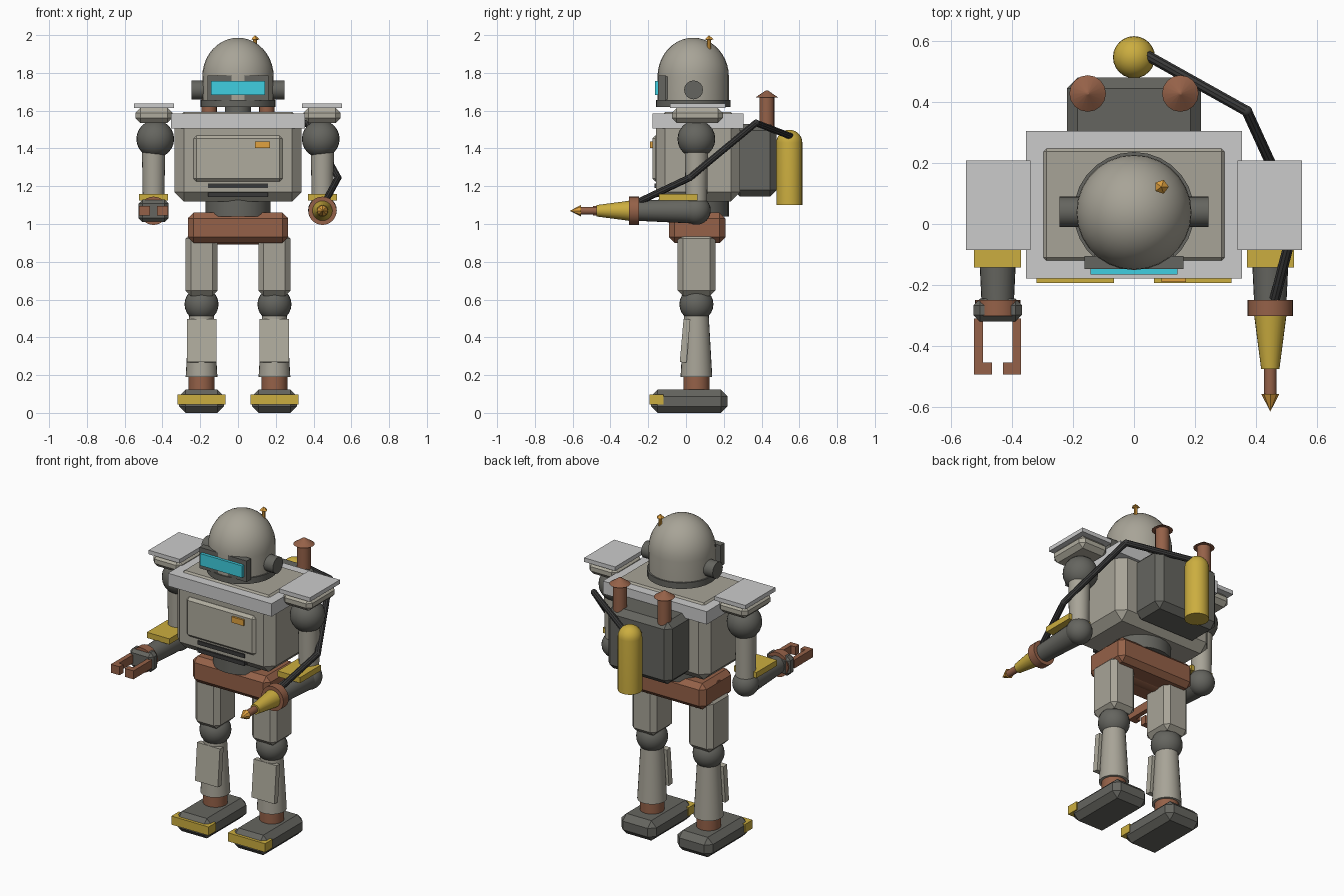
import bpy, bmesh, math
from mathutils import Vector, Matrix

if "Cube" in bpy.data.objects:
    bpy.data.objects.remove(bpy.data.objects["Cube"])


def mat(name, rgb):
    m = bpy.data.materials.new(name)
    m.diffuse_color = (*rgb, 1)
    m.use_nodes = True
    m.node_tree.nodes["Principled BSDF"].inputs["Base Color"].default_value = m.diffuse_color
    return m


STEEL = mat("steel", (0.39, 0.37, 0.31))
PANEL = mat("panel", (0.43, 0.41, 0.34))
DARK = mat("dark_metal", (0.13, 0.13, 0.115))
BLACK = mat("rubber", (0.04, 0.04, 0.04))
RUST = mat("rust", (0.30, 0.12, 0.065))
YELLOW = mat("yellow_paint", (0.60, 0.42, 0.05))
ORANGE = mat("orange", (0.75, 0.36, 0.05))
CYAN = mat("visor_glow", (0.05, 0.62, 0.75))


def finish(bm, name, material, smooth=False):
    bmesh.ops.recalc_face_normals(bm, faces=bm.faces)
    me = bpy.data.meshes.new(name)
    for f in bm.faces:
        f.smooth = smooth
    bm.to_mesh(me)
    bm.free()
    if smooth:
        me.set_sharp_from_angle(angle=math.radians(32))
    if material:
        me.materials.append(material)
    ob = bpy.data.objects.new(name, me)
    bpy.context.collection.objects.link(ob)
    return ob


def box(name, x, y, z, material=None, bevel=0.0):
    """Box from (min, max) ranges with an optional flat chamfer."""
    bm = bmesh.new()
    bmesh.ops.create_cube(bm, size=1)
    for v in bm.verts:
        for i, (a, b) in enumerate((x, y, z)):
            v.co[i] = (a + b) / 2 + v.co[i] * (b - a)
    if bevel:
        bmesh.ops.bevel(bm, geom=bm.edges[:], offset=bevel, segments=1,
                        affect='EDGES', clamp_overlap=True)
    return finish(bm, name, material)


def rod(name, p, q, r1, r2, material, sides=24):
    """Cylinder or cone between two points."""
    p, q = Vector(p), Vector(q)
    d = q - p
    bm = bmesh.new()
    m = Matrix.Translation((p + q) / 2) @ d.to_track_quat('Z', 'Y').to_matrix().to_4x4()
    bmesh.ops.create_cone(bm, cap_ends=True, segments=sides, radius1=r1,
                          radius2=r2, depth=d.length, matrix=m)
    return finish(bm, name, material, sides > 8)


def ball(name, c, r, material):
    bm = bmesh.new()
    bmesh.ops.create_uvsphere(bm, u_segments=24, v_segments=12, radius=r,
                              matrix=Matrix.Translation(c))
    return finish(bm, name, material, True)


def lathe(name, c, prof, material, sides=28, smooth=True):
    """Spin an (r, z) profile around a vertical axis at c."""
    bm = bmesh.new()
    vs = [bm.verts.new((c[0] + r, c[1], z)) for r, z in prof]
    es = [bm.edges.new(e) for e in zip(vs, vs[1:])]
    bmesh.ops.spin(bm, geom=vs + es, cent=(c[0], c[1], 0), axis=(0, 0, 1),
                   angle=math.tau, steps=sides)
    bmesh.ops.remove_doubles(bm, verts=bm.verts, dist=1e-4)
    return finish(bm, name, material, smooth)


def span(c, h):
    return (c - h, c + h)


CY = 0.055  # centre line of limbs in depth

# Legs, shoulders and upper arms
for s, side in ((-1, "left"), (1, "right")):
    lx, ax = 0.193 * s, 0.447 * s
    box(f"{side}_foot", span(lx, 0.12), (-0.185, 0.22), (0, 0.123), DARK, 0.035)
    box(f"{side}_toe_cap", span(lx, 0.127), (-0.193, -0.12), (0.045, 0.098), YELLOW)
    rod(f"{side}_ankle", (lx, CY, 0.11), (lx, CY, 0.20), 0.069, 0.069, RUST)
    rod(f"{side}_shin", (lx, CY, 0.19), (lx, CY, 0.54), 0.084, 0.064, STEEL)
    plate = box(f"{side}_shin_plate", span(0, 0.078), span(0, 0.018), span(0, 0.115), PANEL)
    plate.location = (lx, -0.005, 0.382)
    plate.rotation_euler.x = math.radians(-5)
    ball(f"{side}_knee", (lx, CY, 0.575), 0.09, DARK)
    box(f"{side}_thigh", span(lx, 0.085), span(CY, 0.1), (0.62, 0.95), STEEL, 0.028)

    box(f"{side}_shoulder_slab", span(0.445 * s, 0.106), (-0.085, 0.208), (1.613, 1.638))
    box(f"{side}_shoulder_pad", span(0.445 * s, 0.098), (-0.075, 0.195), (1.535, 1.614), PANEL, 0.026)
    ball(f"{side}_shoulder", (0.438 * s, CY, 1.45), 0.1, DARK)
    rod(f"{side}_upper_arm", (ax, CY, 1.07), (ax, CY, 1.42), 0.056, 0.062, STEEL)
    ball(f"{side}_elbow", (ax, CY, 1.072), 0.076, DARK)
    rod(f"{side}_forearm", (ax, CY, 1.07), (ax, -0.26, 1.07), 0.068, 0.053, DARK)
    box(f"{side}_arm_guard", span(ax, 0.077), (-0.142, 0.06), (1.125, 1.16), YELLOW)
    rod(f"{side}_wrist_ring", (ax, -0.25, 1.07), (ax, -0.302, 1.07), 0.075, 0.075, RUST)

    # Head ears and exhaust stacks
    rod(f"{side}_ear", (0.16 * s, 0.04, 1.71), (0.245 * s, 0.04, 1.71), 0.05, 0.05, DARK, 16)
    rod(f"{side}_exhaust", (0.152 * s, 0.428, 1.48), (0.152 * s, 0.428, 1.68), 0.04, 0.04, RUST, 16)
    rod(f"{side}_exhaust_cap", (0.152 * s, 0.428, 1.67), (0.152 * s, 0.428, 1.708), 0.06, 0.004, RUST, 16)

# Left gripper
gx = -0.447
box("gripper_block", span(gx, 0.08), (-0.32, -0.245), span(1.07, 0.06), DARK, 0.022)
for s in (-1, 1):
    box("gripper_finger", sorted((gx + 0.048 * s, gx + 0.077 * s)), (-0.492, -0.31), span(1.07, 0.026), RUST)
    box("gripper_hook", sorted((gx + 0.018 * s, gx + 0.077 * s)), (-0.493, -0.455), span(1.07, 0.026), RUST)

# Right drill tool
dx = 0.447
rod("tool_body", (dx, -0.30, 1.07), (dx, -0.475, 1.07), 0.053, 0.03, YELLOW)
rod("tool_shaft", (dx, -0.47, 1.07), (dx, -0.56, 1.07), 0.021, 0.021, RUST, 12)
rod("tool_tip", (dx, -0.557, 1.07), (dx, -0.615, 1.07), 0.03, 0, ORANGE, 8)

# Pelvis and waist
box("pelvis", (-0.265, 0.265), (-0.09, 0.208), (0.9, 1.06), RUST, 0.03)
rod("hip_axle", (-0.262, CY, 0.965), (0.262, CY, 0.965), 0.073, 0.073, RUST, 16)
rod("waist", (0, CY, 1.04), (0, CY, 1.14), 0.173, 0.173, DARK)

# Torso
box("torso", (-0.337, 0.337), (-0.16, 0.287), (1.12, 1.594), STEEL, 0.05)
box("torso_collar", (-0.355, 0.355), (-0.178, 0.305), (1.505, 1.584))
box("chest_panel", (-0.236, 0.236), (-0.178, -0.10), (1.225, 1.468), PANEL, 0.016)
box("chest_badge", (0.09, 0.17), (-0.19, -0.16), (1.402, 1.438), ORANGE)
for z in (1.203, 1.155):
    box("chest_vent", (-0.16, 0.16), (-0.167, -0.10), span(z, 0.012), BLACK)

# Backpack, tank and hose
box("backpack", (-0.22, 0.22), (0.25, 0.48), (1.145, 1.53), DARK, 0.035)
dome = [(0.069 * math.cos(a), 1.43 + 0.069 * math.sin(a))
        for a in (math.pi / 2 * i / 7 for i in range(8))]
lathe("tank", (0, 0.547), [(0, 1.1), (0.069, 1.1)] + dome, YELLOW, 24)
path = [(0.03, 0.56, 1.462), (0.37, 0.37, 1.535), (0.53, 0.02, 1.245), (0.462, -0.245, 1.12)]
for i, (p, q) in enumerate(zip(path, path[1:])):
    rod("hose_section", p, q, 0.018, 0.018, BLACK, 10)
    if i:
        ball("hose_bend", p, 0.018, BLACK)

# Head
HY = 0.038
rod("neck", (0, HY, 1.57), (0, HY, 1.64), 0.07, 0.07, DARK)
rod("head_brim", (0, HY, 1.62), (0, HY, 1.657), 0.198, 0.198, DARK, 28)
skull = [(0.189 * math.cos(a), 1.78 + 0.206 * math.sin(a))
         for a in (math.pi / 2 * i / 10 for i in range(11))]
lathe("head_dome", (0, HY), [(0, 1.65), (0.189, 1.65)] + skull, STEEL)
box("visor_frame", (-0.162, 0.162), (-0.147, -0.105), (1.655, 1.785), DARK)
box("visor_frame_core", (-0.13, 0.13), (-0.12, -0.05), (1.66, 1.78), DARK)
box("visor", (-0.143, 0.143), (-0.165, -0.14), (1.683, 1.757), CYAN)
rod("antenna_rod", (0.09, 0.122, 1.91), (0.09, 0.122, 1.98), 0.01, 0.01, ORANGE, 8)
lathe("antenna_tip", (0.09, 0.122), [(0, 1.97), (0.024, 1.978), (0, 2.0)], ORANGE, 5, False)
